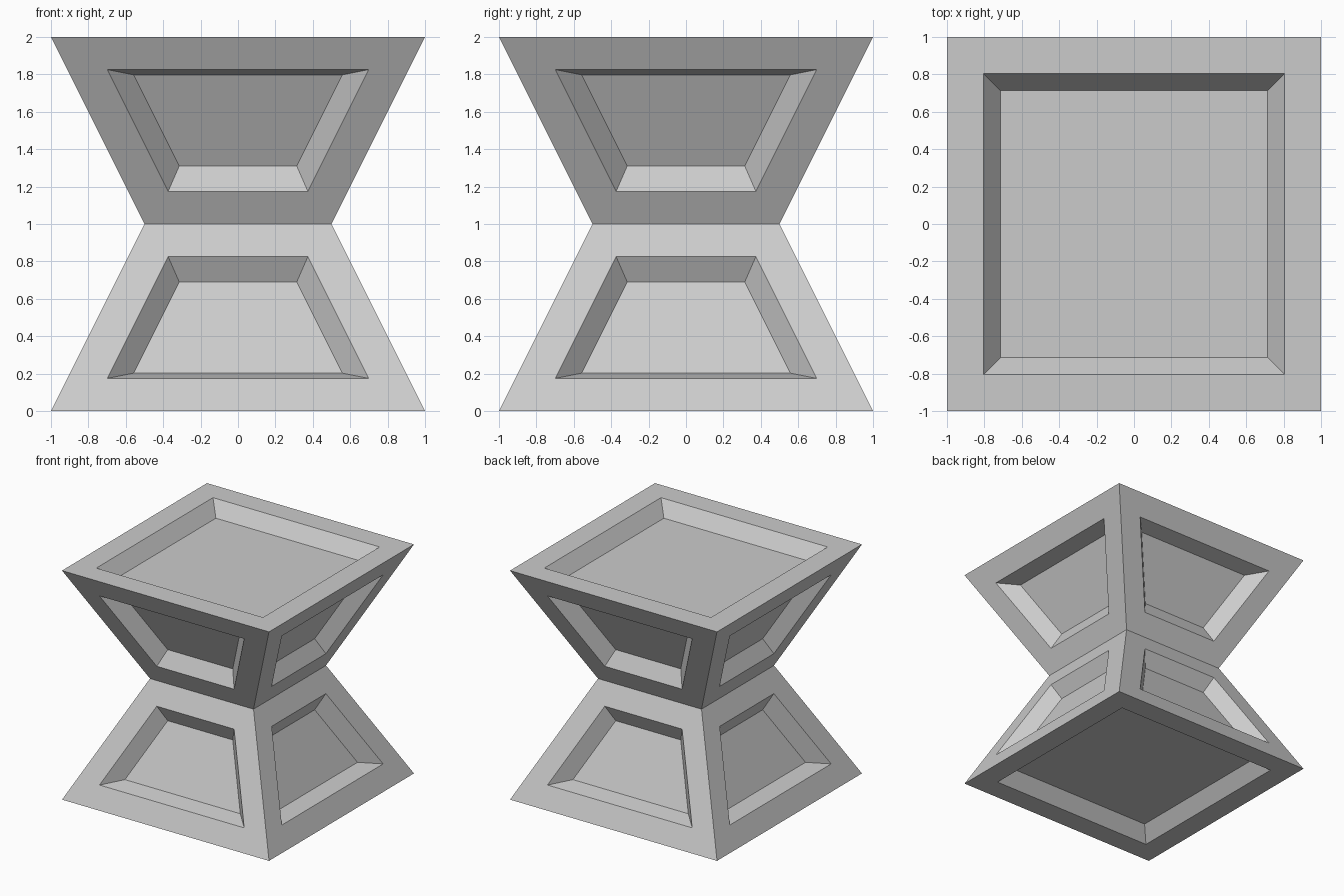
import bpy, bmesh

if "Cube" in bpy.data.objects:
    bpy.data.objects.remove(bpy.data.objects["Cube"])

# Square hourglass body: three stacked square rings (half width, height)
PROFILE = [(1.0, 0.0), (0.5, 1.0), (1.0, 2.0)]
CORNERS = [(-1, -1), (1, -1), (1, 1), (-1, 1)]

bm = bmesh.new()
rings = [[bm.verts.new((x * h, y * h, z)) for x, y in CORNERS] for h, z in PROFILE]
for low, high in zip(rings, rings[1:]):
    for i in range(4):
        j = (i + 1) % 4
        bm.faces.new((low[i], low[j], high[j], high[i]))
bm.faces.new(rings[0][::-1])
bm.faces.new(rings[-1])
bm.normal_update()

# Recessed panel in every face: flat border, then sloped walls going inward
panels = list(bm.faces)
for width, depth in ((0.195, 0.0), (0.092, -0.12)):
    bmesh.ops.inset_individual(bm, faces=panels, thickness=width, depth=depth,
                               use_even_offset=True)

mesh = bpy.data.meshes.new("hourglass_stool")
bm.to_mesh(mesh)
bm.free()
body = bpy.data.objects.new("hourglass_stool", mesh)
bpy.context.collection.objects.link(body)
